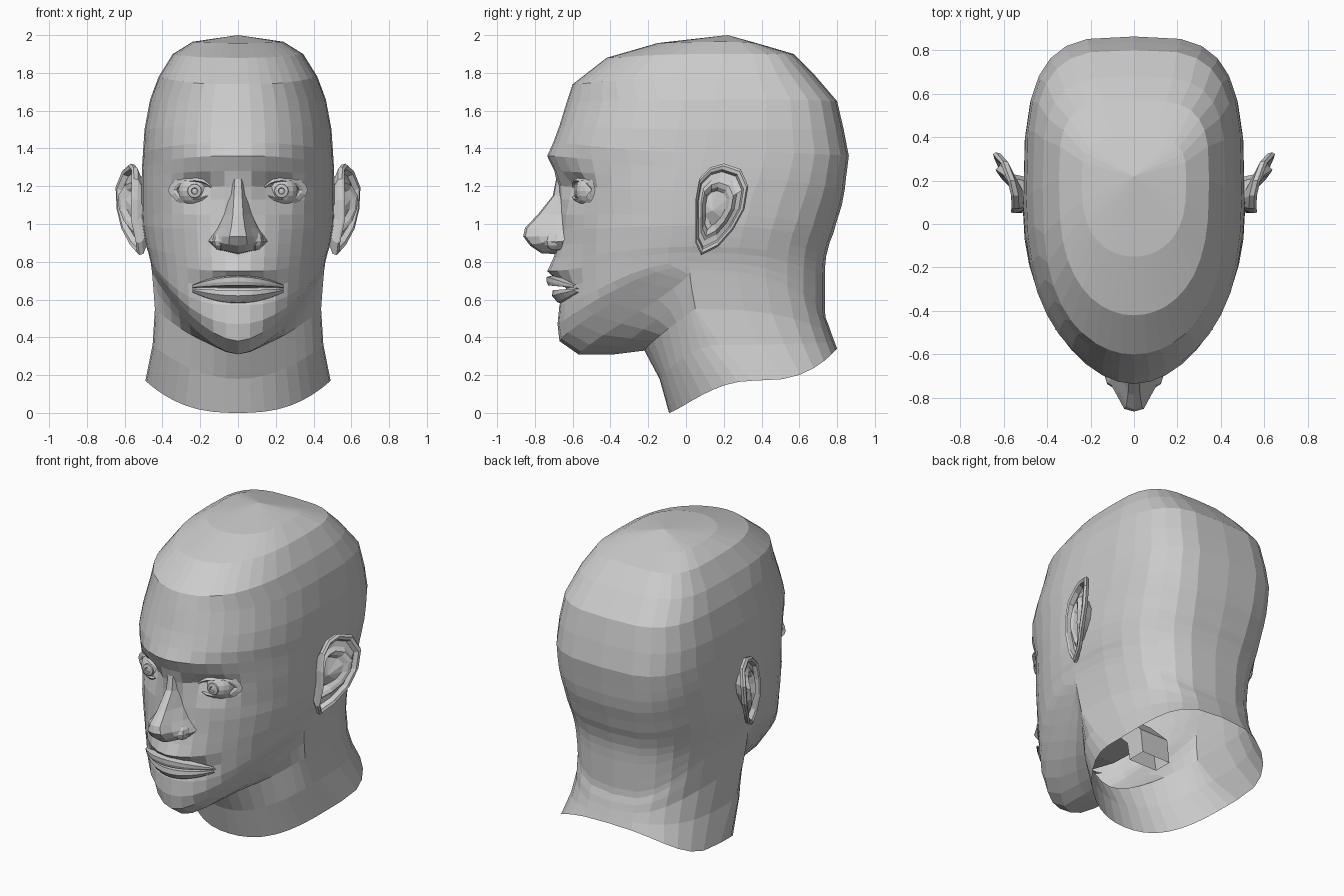
import bpy, bmesh
from math import sin, cos, pi, exp

def loft(name, rows, closed=False, cap=None):
    """Skin rows of points with quads; optionally close rows, fan one end; mirrored in x."""
    bm = bmesh.new()
    grid = [[bm.verts.new(p) for p in r] for r in rows]
    n = len(rows[0])
    for a, b in zip(grid, grid[1:]):
        for j in range(n if closed else n - 1):
            k = (j + 1) % n
            bm.faces.new((a[j], a[k], b[k], b[j]))
    if cap:
        tip, ring = bm.verts.new(cap[1]), grid[cap[0]]
        for j in range(n if closed else n - 1):
            bm.faces.new((ring[j], ring[(j + 1) % n], tip))
    bmesh.ops.remove_doubles(bm, verts=bm.verts, dist=0.0005)
    bmesh.ops.recalc_face_normals(bm, faces=bm.faces)
    return finish(name, bm)

def finish(name, bm):
    me = bpy.data.meshes.new(name)
    bm.to_mesh(me)
    bm.free()
    ob = bpy.data.objects.new(name, me)
    bpy.context.collection.objects.link(ob)
    ob.modifiers.new("mirror", 'MIRROR').merge_threshold = 0.002
    return ob

# Head rows: front z, front y, side z, side y, half width, back z, back y
skull = [
    (1.958, -.15, 1.965, .2, .24, 1.95, .40), (1.88, -.42, 1.90, .2, .345, 1.90, .57),
    (1.74, -.60, 1.78, .17, .42, 1.79, .68), (1.65, -.63, 1.66, .15, .465, 1.65, .80),
    (1.52, -.67, 1.50, .12, .495, 1.50, .835), (1.43, -.70, 1.38, .10, .503, 1.36, .862),
    (1.36, -.713, 1.30, .08, .508, 1.25, .848), (1.28, -.695, 1.24, .07, .51, 1.18, .84),
    (1.20, -.68, 1.18, .05, .51, 1.10, .825), (1.13, -.67, 1.12, .05, .51, 1.02, .80),
    (1.05, -.665, 1.05, .05, .508, .95, .78), (.97, -.67, .99, .04, .505, .90, .76)]
jaw_neck = [
    (.89, -.68, .93, .04, .495, .83, .742), (.82, -.69, .88, .03, .485, .78, .737),
    (.75, -.69, .85, .02, .475, .72, .735), (.66, -.68, .82, .02, .468, .66, .735),
    (.57, -.67, .80, .02, .463, .62, .735), (.47, -.68, .78, .02, .46, .57, .735),
    (.38, -.67, .76, .02, .457, .54, .735), (.31, -.57, .74, .02, .455, .50, .74),
    (.31, -.38, .66, .03, .448, .46, .757), (.33, -.22, .55, .05, .44, .42, .77),
    (.18, -.14, .36, .18, .452, .38, .785), (0, -.09, .17, .35, .49, .34, .80)]

def bump(x, z, cx, cz, sx, sz):
    return exp(-((x - cx) / sx) ** 2 - ((z - cz) / sz) ** 2)

def head_row(r):
    zf, yf, zs, ys, w, zb, yb = r
    # plan shape: squarer on the crown, pointed round the jaw
    p = {.47: 1.2, .38: 1.6, .31: 2.5, .33: 2}.get(zf, .7 if zf > 1.7 else .87 if zf > 1.4 else 1)
    q = 1.7 if .3 < zf < .4 else 2.6 if zf == 0 else 2 + min(1, max(0, (zf - .45) / .15))
    pts = []
    for j in range(11):                       # face quarter
        a = pi / 2 * (j / 10) ** 1.05
        x, y = w * sin(a), ys + (yf - ys) * max(0, cos(a)) ** p
        z = zf + (zs - zf) * sin(a) ** q
        if y < -.1 and .4 < z < 1.5:
            y += .085 * bump(x, z, .21, 1.19, .10, .062)     # eye socket
            y -= .022 * bump(x, z, 0, 1.36, .25, .05)        # brow
            y += .02 * bump(x, z, .30, .80, .09, .12)        # cheek hollow
            y -= .045 * bump(x, z, 0, .75, .16, .06)         # muzzle
            y += .05 * bump(x, z, 0, .66, .22, .03)          # mouth slot
        pts.append((x, y, z))
    e = 2 / (2.9 + max(0, min(.6, (zb - .8) / .8)))
    for j in range(1, 8):                     # back quarter
        a = pi / 2 * j / 7
        x = 0 if j == 7 else w * cos(a) ** e
        pts.append((x, ys + (yb - ys) * sin(a) ** e, zs + (zb - zs) * sin(a) ** 2))
    return pts

loft("head", [head_row(r) for r in skull + jaw_neck], cap=(0, (0, .22, 2.0)))

# Nose: z, front y, half width, base y
nose = [(1.25, -.685, .045, -.62), (1.15, -.705, .06, -.58), (1.05, -.785, .075, -.59),
        (.98, -.852, .10, -.61), (.935, -.862, .125, -.63), (.885, -.825, .135, -.65),
        (.845, -.765, .10, -.66)]
loft("nose", [[(wd * u, yb + (yf - yb) * v, z + .02 * u * (z < .9)) for u, v in
               ((1.15, 0), (.97, .35), (.65, .66), (.36, .95), (0, 1))]
              for z, yf, wd, yb in nose], cap=(-1, (0, -.68, .84)))

# Nose wings
bm = bmesh.new()
bmesh.ops.create_uvsphere(bm, u_segments=8, v_segments=6, radius=1)
for v in bm.verts:
    v.co = (.092 + .045 * v.co.x, -.69 + .065 * v.co.y, .91 + .05 * v.co.z)
finish("nostril_wing", bm)

# Lips: midline sections swept out to the mouth corners
def lip(name, section):
    rows = []
    for i in range(7):
        s = i / 6
        k = 1 - .75 * s ** 2
        rows.append([(.24 * s, -.66 + (y + .66) * k + .085 * s * s, .66 + (z - .66) * k)
                     for y, z in section])
    loft(name, rows)

lip("upper_lip", [(-.69, .73), (-.738, .72), (-.738, .695), (-.73, .675), (-.62, .665)])
lip("lower_lip", [(-.62, .65), (-.705, .65), (-.71, .62), (-.68, .585), (-.64, .575)])

# Mouth and throat passage inside the head
path = [(-.62, .66, 0, .03), (-.3, .62, 0, .06), (0, .6, .03, .05), (.12, .48, .06, .02), (.14, .34, .06, 0)]
loft("throat", [[(0, y - dy, z - dz), (.1, y - dy, z - dz), (.1, y + dy, z + dz), (0, y + dy, z + dz)]
                for y, z, dy, dz in path])

# Eyes: ball, iris ring and lids
EX, EY, EZ, ER = .23, -.50, 1.175, .088
bm = bmesh.new()
bmesh.ops.create_uvsphere(bm, u_segments=16, v_segments=10, radius=ER)
for v in bm.verts:
    v.co = (EX + v.co.x, EY + v.co.y, EZ + v.co.z)
finish("eyeball", bm)

def ring(r, y):
    return [(EX + r * cos(2 * pi * i / 12), EY + y, EZ + r * sin(2 * pi * i / 12)) for i in range(12)]
loft("iris", [ring(.038, -.078), ring(.036, -.087), ring(.018, -.091), ring(.014, -.086)],
     closed=True, cap=(3, (EX, EY - .086, EZ)))

def almond(w, h, y, curve):
    pts = []
    for i in range(16):
        a = 2 * pi * i / 16
        u = cos(a)
        pts.append((EX + w * u, EY + y + curve * u * u + .05 * u,
                    EZ + .005 + h * sin(a) * abs(sin(a)) ** .3))
    return pts
loft("eyelids", [almond(.09, .044, -.068, .025), almond(.095, .05, -.085, .035),
                 almond(.112, .064, -.072, .025), almond(.14, .09, -.04, .01)], closed=True)

# Ears: one outline scaled through rings for back, rim, fold and hollow
outline = [(.08, .835), (.05, .90), (.05, 1.02), (.05, 1.13), (.07, 1.24), (.13, 1.30), (.20, 1.32),
           (.29, 1.29), (.33, 1.20), (.31, 1.08), (.25, .97), (.17, .88)]

def ear_ring(s, dx, root=None, shift=0):
    pts = []
    for y, z in outline:
        x = .555 + .29 * (y - .05) - .25 * max(0, 1 - z) - .25 * max(0, z - 1.2) + dx
        pts.append((root or x, .14 + shift + (y - .14) * s, 1.08 + (z - 1.08) * s))
    return pts
loft("ear", [ear_ring(.5, 0, .49, -.02), ear_ring(.6, -.055, None, -.02), ear_ring(.97, -.022), ear_ring(1, 0),
             ear_ring(.95, .012), ear_ring(.87, .006), ear_ring(.82, -.022), ear_ring(.68, -.018),
             ear_ring(.58, .0), ear_ring(.48, -.012), ear_ring(.4, -.04)],
     closed=True, cap=(-1, (.54, .14, 1.07)))
